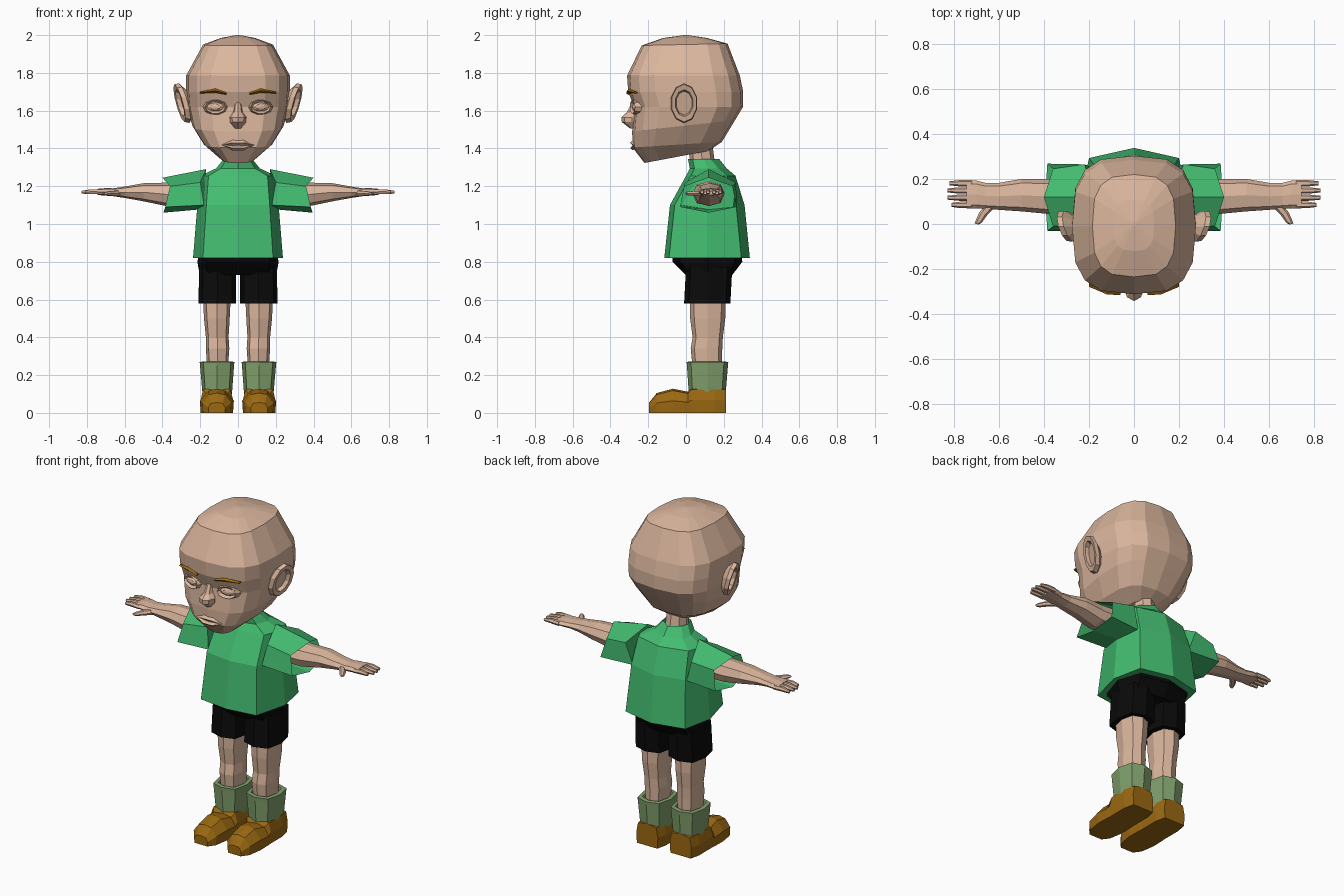
import bpy, bmesh, math
from mathutils import Vector as V


def material(name, rgb):
    m = bpy.data.materials.new(name)
    m.diffuse_color = (*rgb, 1)
    return m


SKIN = material("skin", (0.71, 0.47, 0.34))
GREEN = material("shirt_green", (0.055, 0.50, 0.16))
BLACK = material("shorts_black", (0.003, 0.003, 0.003))
SAGE = material("sock_sage", (0.22, 0.35, 0.15))
BROWN = material("shoe_brown", (0.33, 0.14, 0.006))


def ring(c, u, v, n=8, p=2.0):
    """Superellipse ring around c, first point at c + u."""
    pts = []
    for i in range(n):
        a = 2 * math.pi * i / n
        f = lambda t: math.copysign(abs(t) ** (2 / p), t) if abs(t) > 1e-6 else 0
        pts.append(V(c) + V(u) * f(math.cos(a)) + V(v) * f(math.sin(a)))
    return pts


def flat(z, yf, yb, hw, x=0.0, n=8, p=2.0, tilt=0.0):
    """Horizontal ring from front yf to back yb; tilt lowers the front."""
    return ring((x, (yf + yb) / 2, z), (0, (yf - yb) / 2, -tilt), (hw, 0, 0), n, p)


def upright(x, y, z, ry, rz, n=6, p=2.0):
    """Ring facing along x, for limbs."""
    return ring((x, y, z), (0, -ry, 0), (0, 0, rz), n, p)


def loft(name, rings, mat, mirror=False, start=True, end=True):
    bm = bmesh.new()
    rows = [[bm.verts.new(p) for p in r] for r in rings]
    for a, b in zip(rows, rows[1:]):
        for i in range(len(a)):
            j = (i + 1) % len(a)
            bm.faces.new((a[i], a[j], b[j], b[i]))
    if start:
        bm.faces.new(rows[0][::-1])
    if end:
        bm.faces.new(rows[-1])
    bmesh.ops.recalc_face_normals(bm, faces=bm.faces)
    me = bpy.data.meshes.new(name)
    bm.to_mesh(me)
    bm.free()
    me.materials.append(mat)
    ob = bpy.data.objects.new(name, me)
    bpy.context.collection.objects.link(ob)
    if mirror:
        ob.modifiers.new("mirror", 'MIRROR')
    return ob


# head: tilted rings from jaw to crown (z, tilt, front, back, half width)
head = [(1.355, .032, -.22, .12, .09), (1.42, .015, -.283, .19, .18),
        (1.52, .03, -.285, .26, .242), (1.62, .0, -.275, .302, .268),
        (1.70, .0, -.306, .303, .275), (1.785, .0, -.312, .285, .275),
        (1.95, .005, -.235, .22, .185), (1.985, 0, -.12, .11, .09)]
loft("head", [flat(z, f, b, w, 0, 16, 3, t) for z, t, f, b, w in head]
     + [flat(2.0, -.01, .01, .01, 0, 16)], SKIN)
loft("neck", [flat(1.27, .03, .16, .065), flat(1.42, .01, .14, .06)], SKIN)

# ears: a raised rim around a sunken bowl
ear = [(-.05, .6), (-.015, 1), (.01, .95), (.008, .68), (-.014, .6)]
loft("ear", [ring((.30 + d, -.01, 1.64), V((.028, 0, .105)) * s, V((.02, .072, 0)) * s, 10)
             for d, s in ear], SKIN, True)

# closed-looking eyes: lid rim plus eyeball bulge
eye = [(-.25, .066, .046), (-.284, .054, .036), (-.268, .044, .024),
       (-.28, .026, .014), (-.283, .006, .004)]
loft("eye", [ring((.12, y, 1.62), (w, w * .25, 0), (0, 0, h), 10) for y, w, h in eye],
     SKIN, True)
brow = [(.06, -.303, 1.69, .006), (.12, -.30, 1.706, .011), (.2, -.266, 1.696, .005)]
loft("eyebrow", [upright(x, y, z, .013, h, 4) for x, y, z, h in brow], BROWN, True)

# nose and lips
nose = [(1.645, -.285, .018), (1.59, -.315, .026), (1.565, -.342, .044),
        (1.54, -.34, .042), (1.505, -.295, .02)]
loft("nose", [flat(z, y, -.23, w) for z, y, w in nose], SKIN)
for name, z, dz in (("upper_lip", 1.43, .014), ("lower_lip", 1.402, .012)):
    lip = [(-.085, -.262, .004), (-.03, -.281, dz), (.03, -.281, dz), (.085, -.262, .004)]
    loft(name, [upright(x, y, 1.418 if abs(x) > .05 else z, .015, h, 4)
                for x, y, h in lip], SKIN)


# shirt body: eight-sided rings with a centre crease
def shirt_ring(z, yf, yb, w):
    half = [(.78 * w, yf + .025), (w, (yf + yb) / 2), (.84 * w, yb - .045)]
    return ([V((0, yf, z))] + [V((x, y, z)) for x, y in half] + [V((0, yb, z))]
            + [V((-x, y, z)) for x, y in half[::-1]])


shirt = [(.82, -.115, .338, .238), (1.10, -.085, .31, .215), (1.255, .0, .262, .2),
         (1.295, .02, .215, .115), (1.345, .01, .175, .075)]
loft("shirt_body", [shirt_ring(*s) for s in shirt], GREEN, end=False)

# short flared sleeves, open at the hem
cuff = [(.40, .12, 1.245), (.36, .245, 1.20), (.385, .268, 1.09),
        (.395, .12, 1.06), (.385, -.03, 1.09), (.36, -.01, 1.20)]
root = [(.17, .12, 1.29), (.22, .265, 1.22), (.18, .25, 1.09),
        (.17, .12, 1.08), (.18, -.03, 1.10), (.2, -.005, 1.22)]
loft("sleeve", [[V(p) for p in root], [V(p) for p in cuff]], GREEN, True, end=False)

# arms with palms
arm = [(.22, .12, 1.16, .085, .065), (.38, .122, 1.157, .077, .062),
       (.50, .128, 1.168, .072, .048), (.60, .123, 1.168, .06, .03),
       (.66, .125, 1.168, .058, .021), (.70, .131, 1.17, .062, .02),
       (.745, .131, 1.17, .062, .016)]
loft("arm", [upright(*a, n=8, p=2.4) for a in arm], SKIN, True)

# fingers and thumb
for i, tip in enumerate((.81, .828, .828, .82)):
    y = .085 + .032 * i
    loft("finger", [upright(x, y, z, r, r) for x, z, r in
                    ((.72, 1.17, .014), (.775, 1.172, .014), (tip, 1.168, .009))], SKIN, True)
thumb = [(.63, .09, .022), (.67, .045, .018), (.69, .01, .014), (.70, .0, .008)]
loft("thumb", [ring((x, y, 1.162), (r, r * .3, 0), (0, 0, r * .8), 6) for x, y, r in thumb],
     SKIN, True)

# shorts: hips and two legs
loft("shorts_hips", [flat(.85, -.07, .295, .205, p=2.8), flat(.80, -.072, .298, .215, p=2.8),
                     flat(.73, .0, .245, .203, p=2.8)], BLACK)
loft("shorts_leg", [flat(.77, .0, .245, .097, .108, p=3),
                    flat(.58, -.01, .235, .1, .11, p=3)], BLACK, True)

# legs
leg = [(.64, .02, .21, .075, .112), (.50, .022, .208, .068, .112), (.40, .035, .195, .06, .11),
       (.34, .025, .192, .062, .108), (.24, .035, .19, .055, .108)]
loft("leg", [flat(*a, p=2.6) for a in leg], SKIN, True)

# socks with a folded top
sock = [(.10, .015, .21, .078, .11), (.25, .005, .222, .09, .111), (.27, .003, .224, .092, .111),
        (.272, .025, .2, .07, .11), (.25, .03, .195, .06, .11)]
loft("sock", [flat(*a, p=3) for a in sock], SAGE, True)

# shoes: sections along y (y, half width, height, top width ratio)
shoe = [(-.195, .045, .055, .7), (-.155, .076, .105, .55), (-.07, .09, .128, .5),
        (.01, .088, .112, .65), (.03, .086, .135, .85), (.15, .086, .135, .85),
        (.212, .072, .133, .85)]
loft("shoe", [[V((.112 + w * x, y, h * z)) for x, z in
               ((-.95, 0), (.95, 0), (1, .5), (t, .92), (0, 1), (-t, .92), (-1, .5))]
              for y, w, h, t in shoe], BROWN, True)
